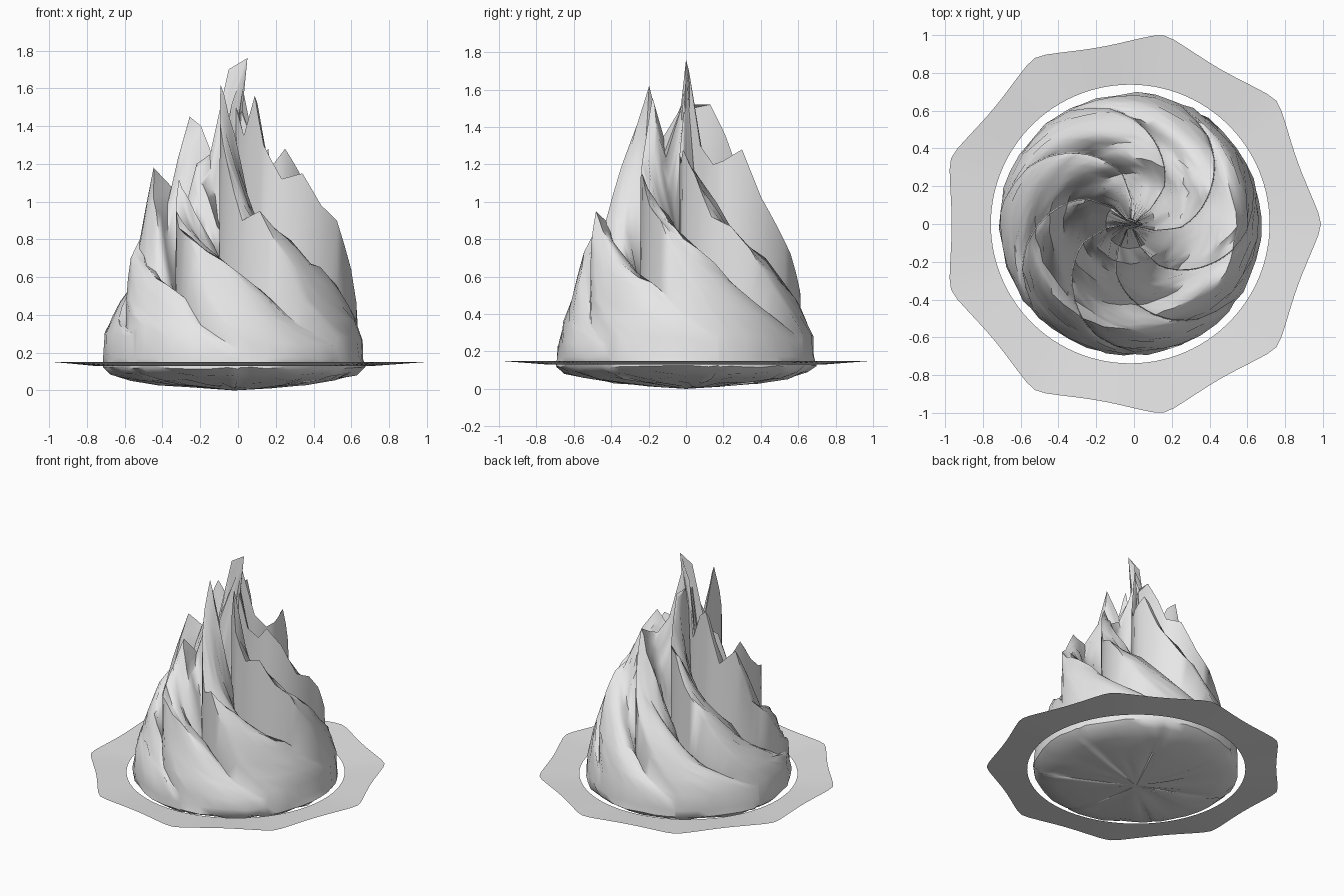
import bpy, bmesh, random
from math import sin, cos, pi, radians

random.seed(4)
if "Cube" in bpy.data.objects:
    bpy.data.objects.remove(bpy.data.objects["Cube"], do_unlink=True)

stone = bpy.data.materials.new("pale_grey")
stone.use_nodes = True
stone.diffuse_color = (0.8, 0.8, 0.8, 1)
stone.node_tree.nodes["Principled BSDF"].inputs["Base Color"].default_value = (0.8, 0.8, 0.8, 1)

CENTRE_X = -0.02
ARMS = 7
STEPS = (0, 0.015, 0.1, 0.25, 0.42, 0.6, 0.76, 0.9)   # positions across one spiral blade


def finish(bm, name, sharp):
    bmesh.ops.recalc_face_normals(bm, faces=bm.faces)
    mesh = bpy.data.meshes.new(name)
    bm.to_mesh(mesh)
    bm.free()
    mesh.materials.append(stone)
    ob = bpy.data.objects.new(name, mesh)
    bpy.context.collection.objects.link(ob)
    bpy.ops.object.select_all(action='DESELECT')
    ob.select_set(True)
    bpy.context.view_layer.objects.active = ob
    bpy.ops.object.shade_smooth_by_angle(angle=radians(sharp))
    return ob


def bridge(bm, a, b):
    n = len(a)
    for i in range(n):
        bm.faces.new((a[i], a[(i + 1) % n], b[(i + 1) % n], b[i]))


def at_radius(values, r):
    for i in range(len(RADII) - 1):
        if r >= RADII[i + 1]:
            f = (RADII[i] - r) / (RADII[i] - RADII[i + 1])
            return values[i] + f * (values[i + 1] - values[i])
    return values[-1]


# Blade data from the rim to the core: sweep angle, valley depth, crest heights
RADII = (0.68, 0.62, 0.56, 0.5, 0.43, 0.35, 0.27, 0.21, 0.13, 0.03)
SWEEP = (118, 100, 89, 80, 70, 59, 48, 44, 36, 32)
DEPTH = (0.15, 0.32, 0.42, 0.47, 0.50, 0.50, 0.50, 0.48, 0.40, 0.12)
CRESTS = (
    (0.28, 0.52, 0.72, 0.86, 1.02, 1.28, 1.22, 1.20, 1.30, 1.70),
    (0.30, 0.54, 0.75, 0.87, 0.92, 1.15, 1.28, 1.20, 1.25, 1.50),
    (0.30, 0.64, 0.90, 0.98, 1.15, 1.12, 1.30, 1.56, 1.35, 1.50),
    (0.28, 0.48, 0.76, 0.95, 0.90, 1.18, 1.42, 1.62, 1.30, 1.50),
    (0.25, 0.50, 0.82, 0.86, 0.95, 1.12, 1.00, 1.20, 1.25, 1.70),
    (0.34, 0.48, 0.70, 0.80, 1.18, 1.08, 1.45, 1.40, 1.20, 1.55),
    (0.30, 0.52, 0.68, 0.86, 0.98, 1.18, 1.20, 1.36, 1.52, 1.50),
)


def polar_ring(bm, r, start, height):
    """One loop of vertices; height(k, t) gives z past blade k at step t."""
    ring = []
    for k in range(ARMS):
        for t in STEPS:
            a = radians(start) - (k + t) * 2 * pi / ARMS
            rr = r * random.uniform(0.985, 1.015) if t > 0.05 else r
            ring.append(bm.verts.new((CENTRE_X + rr * cos(a), rr * sin(a), height(k, t))))
    return ring


def blade_ring(bm, r):
    depth = at_radius(DEPTH, r)

    # Sheer drop behind each crest, then a long rise to the next one
    def height(k, t):
        crest = at_radius(CRESTS[k], r)
        if t == 0:
            return crest
        low = crest * (1 - depth)
        rise = at_radius(CRESTS[(k + 1) % ARMS], r) - low
        return (low + rise * t ** 0.85) * random.uniform(0.97, 1.03)
    return polar_ring(bm, r, at_radius(SWEEP, r), height)


def foot_ring(bm, r, z, wobble):
    return polar_ring(bm, r, SWEEP[0], lambda k, t: z + random.uniform(-wobble, wobble))


# Rocky peak: spiral blades rising from a rounded foot
bm = bmesh.new()
rings = [foot_ring(bm, *row) for row in (
    (0.2, 0.018, 0.008), (0.4, 0.035, 0.008), (0.55, 0.058, 0.008),
    (0.65, 0.085, 0.008), (0.69, 0.12, 0.006), (0.69, 0.17, 0.006))]
for i, r in enumerate(RADII):
    rings.append(blade_ring(bm, r))
    if i < len(RADII) - 3:
        rings.append(blade_ring(bm, (r + RADII[i + 1]) / 2))
for a, b in zip(rings, rings[1:]):
    bridge(bm, a, b)

# Close the underside and the summit
under = bm.verts.new((CENTRE_X, 0, 0))
top = bm.verts.new((0.05, 0, 1.76))
n = len(rings[0])
for i in range(n):
    j = (i + 1) % n
    bm.faces.new((rings[0][j], rings[0][i], under))
    bm.faces.new((rings[-1][i], rings[-1][j], top))
finish(bm, "rocky_peak", 50)

# Shallow dished ring with nine blunt corners
bm = bmesh.new()
inner, outer = [], []
SEG = 108
for i in range(SEG):
    a = 2 * pi * i / SEG
    from_mid = a % (2 * pi / 9) - pi / 9
    r = min(0.942 / cos(from_mid), 0.994) + 0.006 * cos(9 * a)
    inner.append(bm.verts.new((CENTRE_X + 0.738 * cos(a), 0.738 * sin(a), 0.13)))
    outer.append(bm.verts.new((CENTRE_X + 1.01 * r * cos(a), 1.015 * r * sin(a), 0.15)))
bridge(bm, inner, outer)
ring = finish(bm, "base_ring", 30)
if ring.data.polygons[0].normal.z < 0:
    ring.data.flip_normals()
